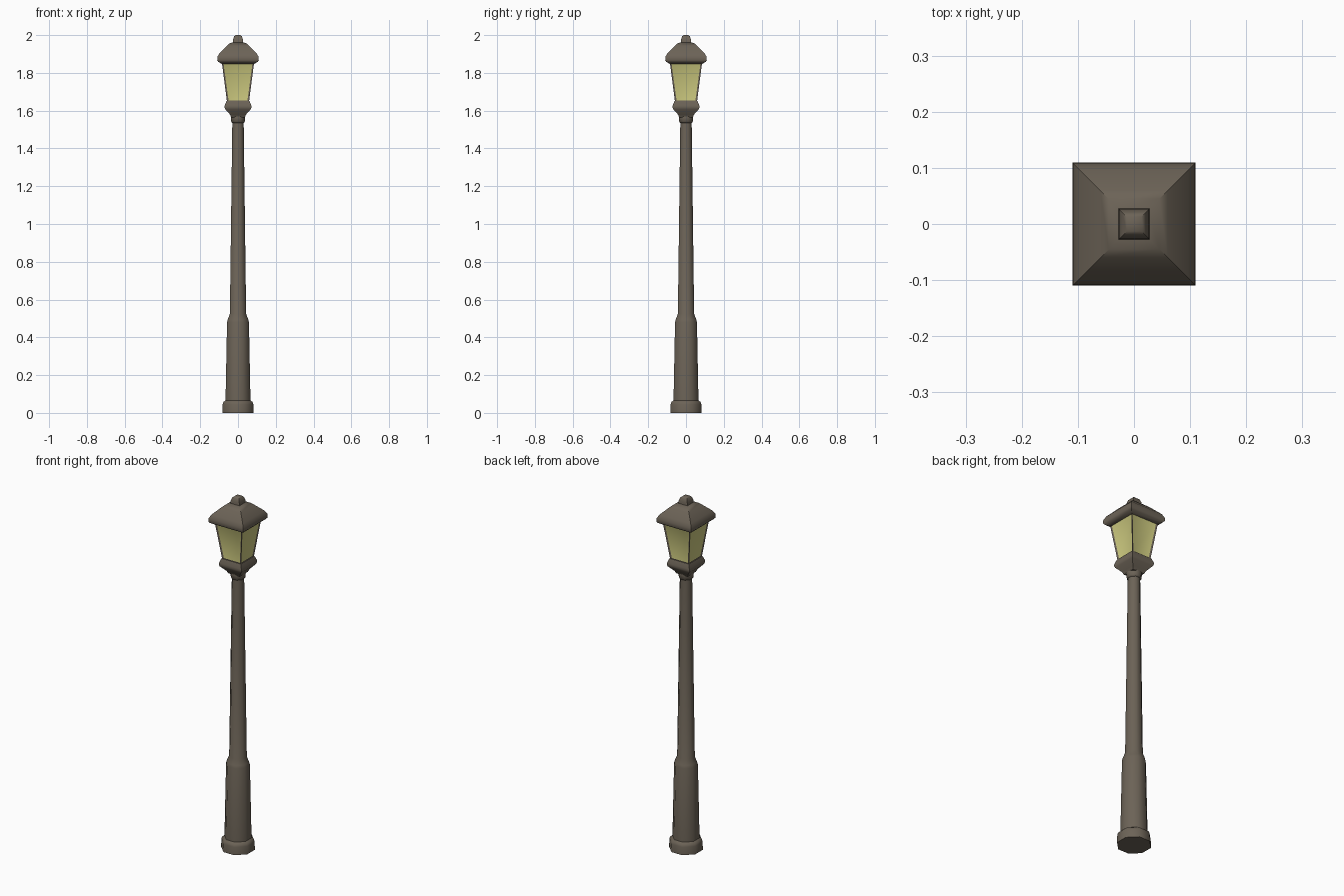
import bpy, bmesh, math

if "Cube" in bpy.data.objects:
    bpy.data.objects.remove(bpy.data.objects["Cube"])

def material(name, rgb):
    m = bpy.data.materials.new(name)
    m.diffuse_color = (*rgb, 1)
    m.use_nodes = True
    m.node_tree.nodes["Principled BSDF"].inputs["Base Color"].default_value = m.diffuse_color
    return m

METAL = material("weathered brown metal", (0.15, 0.125, 0.095))
GLASS = material("pale yellow glass", (0.60, 0.58, 0.21))

def finish(bm, name, angle):
    bmesh.ops.recalc_face_normals(bm, faces=bm.faces)
    mesh = bpy.data.meshes.new(name)
    bm.to_mesh(mesh)
    bm.free()
    ob = bpy.data.objects.new(name, mesh)
    bpy.context.collection.objects.link(ob)
    mesh.materials.append(METAL)
    mesh.materials.append(GLASS)
    bpy.ops.object.select_all(action='DESELECT')
    ob.select_set(True)
    bpy.context.view_layer.objects.active = ob
    bpy.ops.object.shade_smooth_by_angle(angle=math.radians(angle))
    return ob

def loft(profile, sides):
    """Stack polygon rings; each profile entry is (half width, height)."""
    bm = bmesh.new()
    rings = []
    for half, z in profile:
        r = half / math.cos(math.pi / sides)
        rings.append([bm.verts.new((r * math.cos((i + 0.5) * math.tau / sides),
                                    r * math.sin((i + 0.5) * math.tau / sides), z))
                      for i in range(sides)])
    for a, b in zip(rings, rings[1:]):
        for i in range(sides):
            j = (i + 1) % sides
            bm.faces.new((a[i], a[j], b[j], b[i]))
    bm.faces.new(rings[0])
    bm.faces.new(rings[-1])
    return bm

# Octagonal post: plinth, thick lower section, slim tapering shaft, collar
finish(loft([(0.082, 0), (0.081, 0.045), (0.077, 0.058), (0.066, 0.066),
             (0.058, 0.48), (0.054, 0.495), (0.043, 0.525), (0.030, 1.545)], 8),
       "post", 50)
finish(loft([(0.030, 1.535), (0.036, 1.542), (0.038, 1.565), (0.036, 1.58)], 8),
       "collar", 50)

# Square flared lantern cup
finish(loft([(0.036, 1.565), (0.043, 1.58), (0.067, 1.607), (0.071, 1.617),
             (0.070, 1.628), (0.061, 1.652)], 4), "lantern_cup", 35)

# Lantern body: tapered frame with slightly recessed panes
bm = loft([(0.058, 1.645), (0.086, 1.86)], 4)
bm.normal_update()
bmesh.ops.recalc_face_normals(bm, faces=bm.faces)
panes = [f for f in bm.faces if abs(f.normal.z) < 0.5]
bmesh.ops.inset_individual(bm, faces=panes, thickness=0.012, depth=-0.004)
for f in panes:
    f.material_index = 1
finish(bm, "lantern_body", 30)

# Hipped roof with a rounded eave
finish(loft([(0.086, 1.848), (0.104, 1.858), (0.110, 1.866), (0.109, 1.885),
             (0.098, 1.905), (0.060, 1.943), (0.045, 1.956), (0.026, 1.962)], 4),
       "roof", 40)

# Finial
finish(loft([(0.028, 1.955), (0.027, 1.975), (0.021, 1.993), (0.013, 2.0)], 4),
       "finial", 50)
